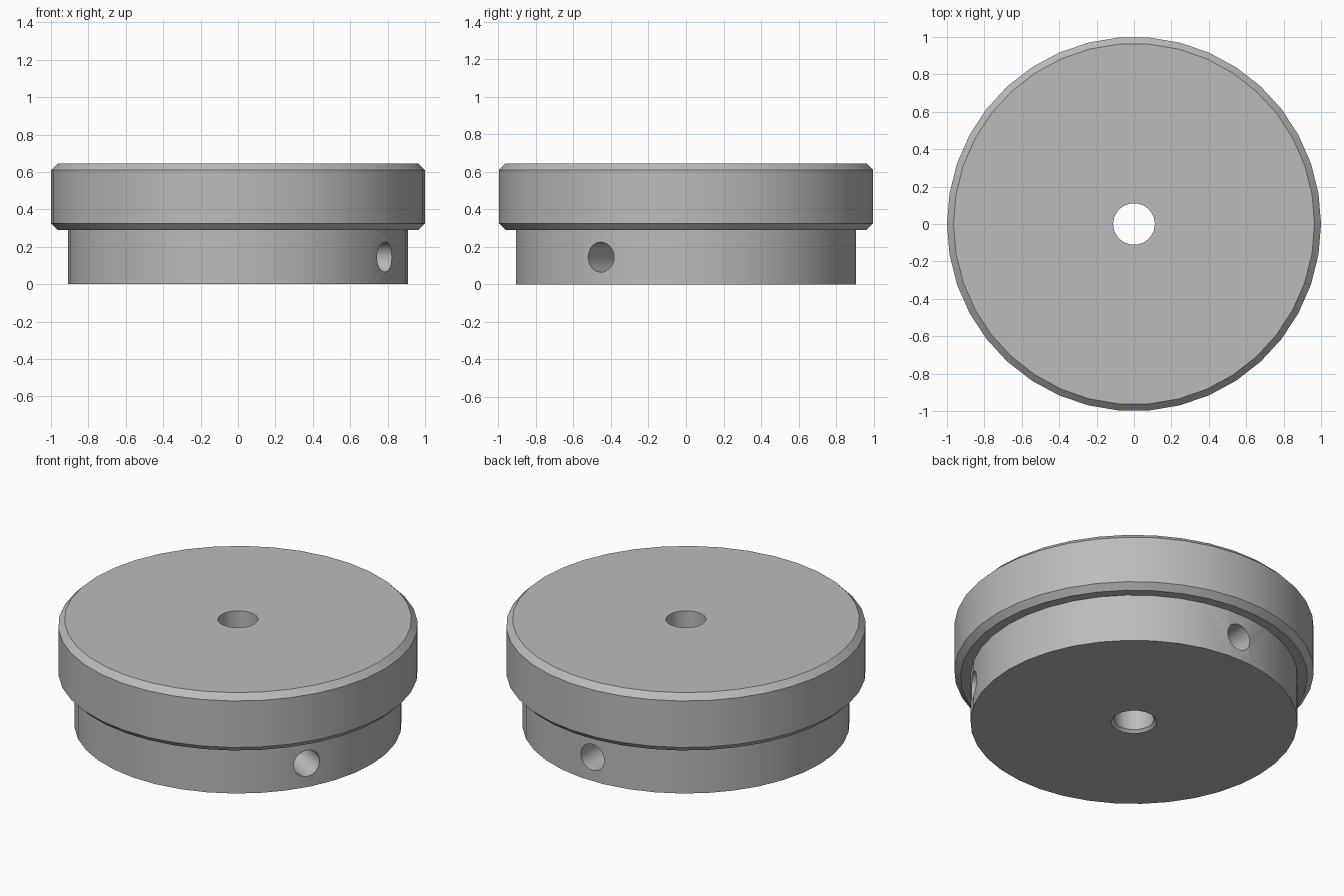
import bpy
import bmesh
from math import cos, sin, pi, radians
from mathutils import Matrix

if "Cube" in bpy.data.objects:
    bpy.data.objects.remove(bpy.data.objects["Cube"])

grey = bpy.data.materials.new("machined grey")
grey.use_nodes = True
colour = (0.5, 0.5, 0.5, 1)
grey.diffuse_color = colour
grey.node_tree.nodes["Principled BSDF"].inputs["Base Color"].default_value = colour


def turned_solid(name, profile, sides):
    """Closed solid turned about z from (radius, height) pairs, bottom to top."""
    bm = bmesh.new()
    rings = [[bm.verts.new((r * cos(2 * pi * i / sides), r * sin(2 * pi * i / sides), z))
              for i in range(sides)] for r, z in profile]
    for low, high in zip(rings, rings[1:]):
        for i in range(sides):
            j = (i + 1) % sides
            bm.faces.new((low[i], low[j], high[j], high[i]))
    bm.faces.new(rings[0][::-1])
    bm.faces.new(rings[-1])
    mesh = bpy.data.meshes.new(name)
    bm.to_mesh(mesh)
    bm.free()
    mesh.materials.append(grey)
    obj = bpy.data.objects.new(name, mesh)
    bpy.context.collection.objects.link(obj)
    return obj


# Stepped disc: narrow hub below, wide chamfered rim above
knob = turned_solid("knob_body", [(0.91, 0), (0.91, 0.29), (0.965, 0.29), (1, 0.325),
                                  (1, 0.61), (0.965, 0.645)], 38)

# Centre bore, countersunk underneath
cutters = [turned_solid("bore_cutter", [(0.143, -0.015), (0.112, 0.016), (0.112, 0.8)], 18)]

# Two radial set-screw holes through the hub wall into the bore
for angle in (-30, 90):
    hole = turned_solid("screw_hole_cutter", [(0.08, 0.03), (0.08, 1.1)], 24)
    hole.data.transform(Matrix.Translation((0, 0, 0.145))
                        @ Matrix.Rotation(radians(angle), 4, "Z")
                        @ Matrix.Rotation(radians(90), 4, "Y"))
    cutters.append(hole)

bpy.ops.object.select_all(action="DESELECT")
knob.select_set(True)
bpy.context.view_layer.objects.active = knob
for cutter in cutters:
    cutter.hide_render = True
    cut = knob.modifiers.new(cutter.name, "BOOLEAN")
    cut.operation = "DIFFERENCE"
    cut.solver = "EXACT"
    cut.object = cutter
    bpy.ops.object.modifier_apply(modifier=cut.name)
    bpy.data.objects.remove(cutter)

bpy.ops.object.shade_smooth_by_angle(angle=radians(30))
